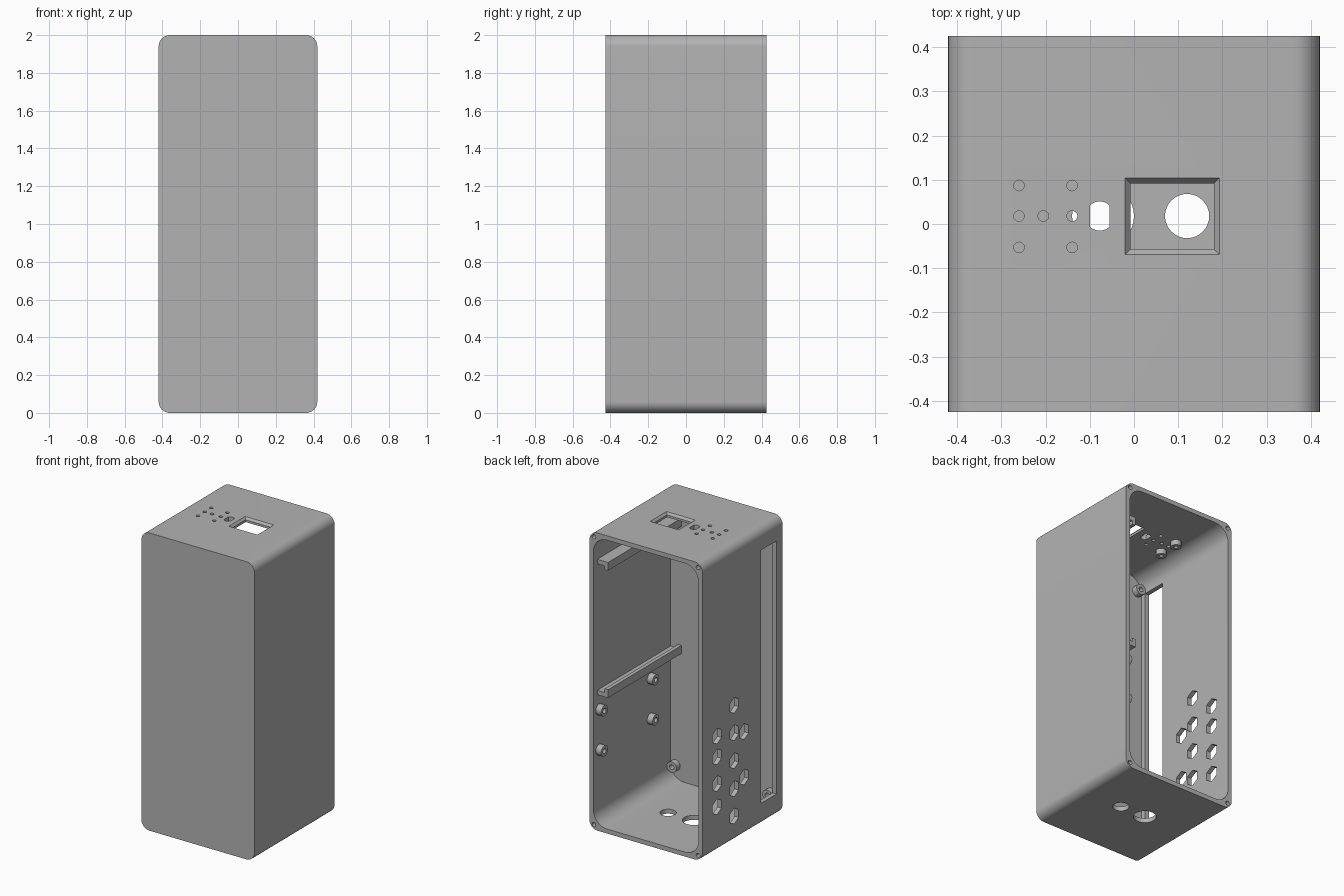
import bpy, bmesh, math

old = bpy.data.objects.get("Cube")
if old:
    bpy.data.objects.remove(old, do_unlink=True)

grey = bpy.data.materials.new("matte_grey")
grey.use_nodes = True
grey.diffuse_color = (0.45, 0.45, 0.45, 1)
grey.node_tree.nodes["Principled BSDF"].inputs["Base Color"].default_value = (0.45, 0.45, 0.45, 1)

WX, WY, WALL = 0.42, 0.425, 0.03
IX, FRONT = WX - WALL, -WY + WALL


def at(axis, p, w):
    """Point p of a cross-section, at distance w along the axis."""
    u, v = p
    return {"x": (w, u, v), "y": (u, w, v), "z": (u, v, w)}[axis]


def circle(u, v, r, n=32, turn=0):
    return [(u + r * math.cos(math.tau * i / n + turn),
             v + r * math.sin(math.tau * i / n + turn)) for i in range(n)]


def rect(u0, u1, v0, v1):
    return [(u0, v0), (u1, v0), (u1, v1), (u0, v1)]


def rounded(hu, v0, v1, r, seg=10):
    pts = []
    corners = [(hu - r, v1 - r), (r - hu, v1 - r), (r - hu, v0 + r), (hu - r, v0 + r)]
    for k, (cu, cv) in enumerate(corners):
        for i in range(seg + 1):
            a = math.pi / 2 * (k + i / seg)
            pts.append((cu + r * math.cos(a), cv + r * math.sin(a)))
    return pts


def loft(bm, axis, sections, closed=False):
    """Join a series of (outline, distance) sections; cap the ends unless closed."""
    rings = [[bm.verts.new(at(axis, p, w)) for p in pts] for pts, w in sections]
    pairs = list(zip(rings, rings[1:]))
    if closed:
        pairs.append((rings[-1], rings[0]))
    else:
        bm.faces.new(rings[0])
        bm.faces.new(rings[-1])
    for a, b in pairs:
        n = len(a)
        for i in range(n):
            j = (i + 1) % n
            bm.faces.new((a[i], a[j], b[j], b[i]))


def make(name, bm):
    bmesh.ops.recalc_face_normals(bm, faces=bm.faces[:])
    mesh = bpy.data.meshes.new(name)
    bm.to_mesh(mesh)
    bm.free()
    mesh.materials.append(grey)
    ob = bpy.data.objects.new(name, mesh)
    bpy.context.scene.collection.objects.link(ob)
    return ob


def smooth(ob):
    bpy.ops.object.select_all(action="DESELECT")
    ob.select_set(True)
    bpy.context.view_layer.objects.active = ob
    bpy.ops.object.shade_smooth_by_angle()


def tube(name, axis, u, v, w0, w1, r, hole):
    bm = bmesh.new()
    big, small = circle(u, v, r, 24), circle(u, v, hole, 24)
    loft(bm, axis, [(big, w0), (big, w1), (small, w1), (small, w0)], closed=True)
    smooth(make(name, bm))


# Outer body and its open-backed cavity
bm = bmesh.new()
outline = rounded(WX, 0, 2, 0.06)
loft(bm, "y", [(outline, -WY), (outline, WY)])
shell = make("case_shell", bm)

bm = bmesh.new()
inside = rounded(IX, WALL, 2 - WALL, 0.1)
loft(bm, "y", [(inside, FRONT), (inside, WY + 0.1)])
cavity = make("cavity_cutter", bm)

# All openings, gathered in one cutter
bm = bmesh.new()


def cut(axis, pts, w0, w1):
    loft(bm, axis, [(pts, w0), (pts, w1)])


# Side slot and hexagonal vents
cut("x", rect(-0.36, -0.197, 0.155, 1.855), -0.5, -0.34)
vents = {0.27: (0.31, 0.465, 0.645, 0.785),
         0.088: (0.178, 0.362, 0.55, 0.738, 0.922),
         -0.018: (0.4, 0.705)}
for y, heights in vents.items():
    for z in heights:
        cut("x", circle(y, z, 0.053, 6, math.pi / 2), -0.5, -0.34)

# Floor holes
cut("z", circle(0.12, 0.018, 0.05), -0.1, 0.1)
cut("z", circle(-0.07, 0.018, 0.07), -0.1, 0.1)

# Roof: bevelled window, flat-sided hole and small round holes
loft(bm, "z", [(rect(-0.008, 0.181, -0.057, 0.092), 1.9),
               (rect(-0.008, 0.181, -0.057, 0.092), 1.985),
               (rect(-0.021, 0.194, -0.07, 0.105), 2.001)])
flat_hole = [(min(max(u, -0.1), -0.055), v) for u, v in circle(-0.0775, 0.018, 0.033)]
cut("z", flat_hole, 1.9, 2.1)
ROWS = (-0.053, 0.018, 0.087)
roof_holes = [(x, y) for x in (-0.26, -0.14) for y in ROWS] + [(-0.205, 0.018)]
for x, y in roof_holes:
    cut("z", circle(x, y, 0.012, 20), 1.9, 2.1)

# Screw holes in the corners of the rear rim
for x in (-0.387, 0.387):
    for z in (0.033, 1.967):
        cut("y", circle(x, z, 0.014, 20), 0.3, 0.5)
openings = make("openings_cutter", bm)

# Carve the shell
for cutter in (cavity, openings):
    cutter.hide_render = True
    mod = shell.modifiers.new(cutter.name, "BOOLEAN")
    mod.operation = "DIFFERENCE"
    mod.solver = "EXACT"
    mod.object = cutter
    bpy.ops.object.select_all(action="DESELECT")
    shell.select_set(True)
    bpy.context.view_layer.objects.active = shell
    bpy.ops.object.modifier_apply(modifier=mod.name)
    bpy.data.objects.remove(cutter, do_unlink=True)
smooth(shell)

# Two facing board rails on the side wall, each with a lip
for name, z, up in (("lower_rail", 0.89, 1), ("upper_rail", 1.8, -1)):
    bm = bmesh.new()
    section = [(IX + 0.005, z), (0.31, z), (0.31, z + 0.055 * up), (0.335, z + 0.055 * up),
               (0.335, z + 0.03 * up), (IX + 0.005, z + 0.03 * up)]
    loft(bm, "y", [(section, FRONT), (section, 0.385)])
    make(name, bm)

# Standoffs on the side wall
for y in (-0.18, 0.365):
    for z in (0.515, 0.785):
        tube("side_standoff", "x", y, z, IX + 0.005, IX - 0.04, 0.036, 0.016)

# Corner posts on the inside of the front wall
for x in (-0.355, 0.355):
    for z in (0.13, 1.87):
        tube("front_post", "y", x, z, FRONT - 0.005, FRONT + 0.04, 0.036, 0.016)

# Short sleeves under the roof
for y in (ROWS[0], ROWS[2]):
    tube("roof_sleeve", "z", -0.26, y, 1.975, 1.935, 0.033, 0.0125)
